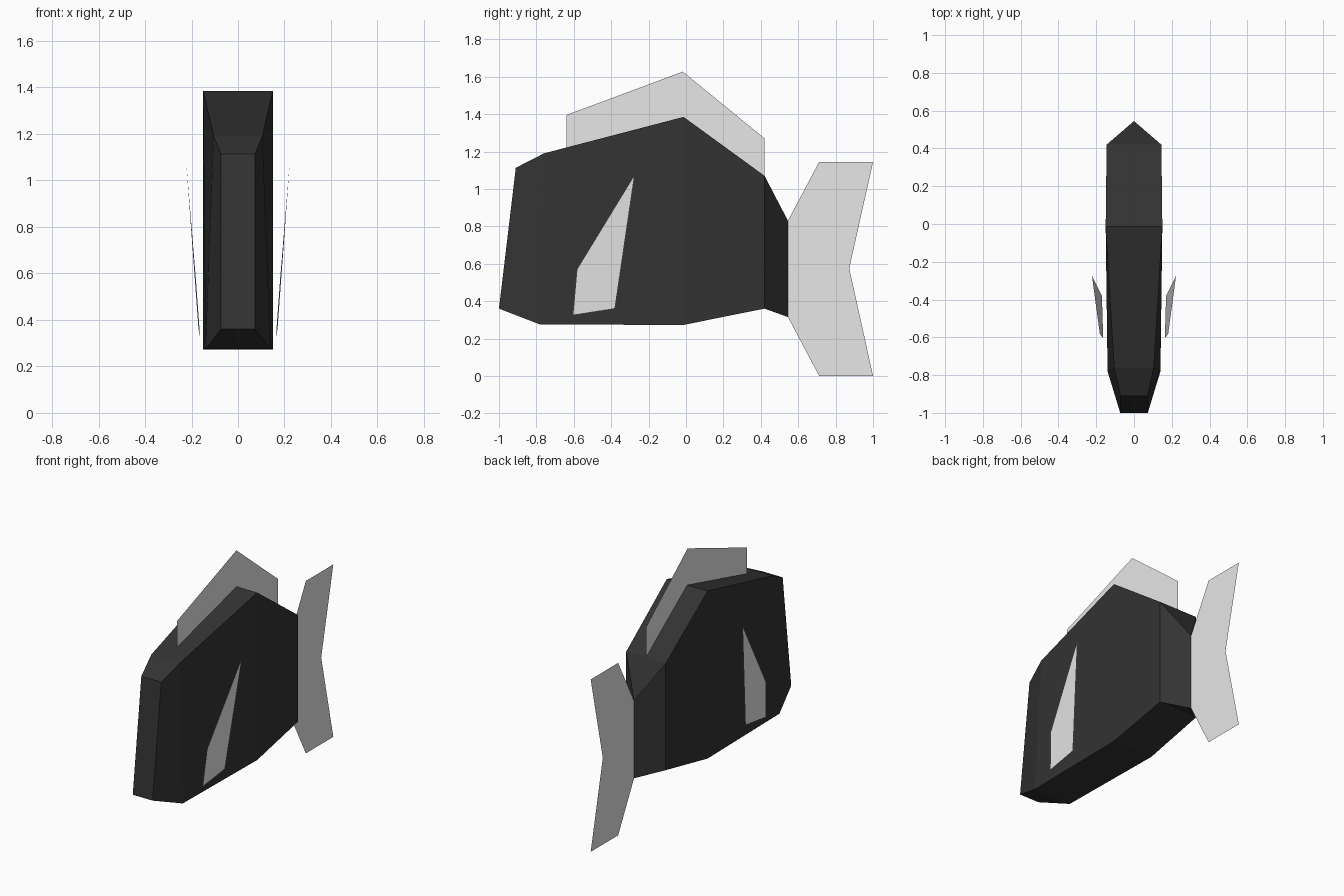
import bpy

if "Cube" in bpy.data.objects:
    bpy.data.objects.remove(bpy.data.objects["Cube"])


def material(name, rgb):
    m = bpy.data.materials.new(name)
    m.diffuse_color = (*rgb, 1)
    m.use_nodes = True
    m.node_tree.nodes["Principled BSDF"].inputs["Base Color"].default_value = m.diffuse_color
    return m


def make(name, verts, faces, mat):
    mesh = bpy.data.meshes.new(name)
    mesh.from_pydata(verts, [], faces)
    mesh.materials.append(mat)
    mesh.update()
    obj = bpy.data.objects.new(name, mesh)
    bpy.context.collection.objects.link(obj)
    return obj


def sheet(name, points, mat):
    # Paper-thin fin lying in the centre plane, from a (y, z) outline
    return make(name, [(0, y, z) for y, z in points], [range(len(points))], mat)


dark = material("charcoal", (0.033, 0.033, 0.033))
pale = material("light grey", (0.8, 0.8, 0.8))

# Body: four-cornered rings from nose to back, given as
# (top y, top z, top half width, bottom y, bottom z, bottom half width)
rings = [
    (-0.91, 1.113, 0.073, -1.0, 0.36, 0.073),
    (-0.76, 1.19, 0.105, -0.78, 0.275, 0.14),
    (-0.013, 1.385, 0.15, -0.013, 0.273, 0.15),
    (0.42, 1.07, 0.145, 0.42, 0.36, 0.145),
]
verts, faces = [], []
for ty, tz, tw, by, bz, bw in rings:
    verts += [(-tw, ty, tz), (tw, ty, tz), (bw, by, bz), (-bw, by, bz)]
for r in range(len(rings) - 1):
    for i in range(4):
        a, b = 4 * r + i, 4 * r + (i + 1) % 4
        faces.append((a, a + 4, b + 4, b))
faces.append((0, 1, 2, 3))
# The back closes in a vertical wedge edge where the tail joins
verts += [(0, 0.545, 0.83), (0, 0.545, 0.315)]
faces += [(12, 16, 13), (13, 16, 17, 14), (14, 17, 15), (15, 17, 16, 12)]
make("body", verts, faces, dark)

# Back fin follows the ridge of the body
sheet("back_fin", [(-0.64, 1.22), (-0.64, 1.395), (-0.017, 1.627),
                   (0.42, 1.27), (0.42, 1.07), (-0.013, 1.385)], pale)

# Forked tail fin
sheet("tail_fin", [(0.545, 0.83), (0.712, 1.145), (1.0, 1.145), (0.873, 0.575),
                   (1.0, 0.0), (0.712, 0.0), (0.545, 0.315)], pale)

# Side fins stand slightly off the body and lean outward
for side, s in (("right", 1), ("left", -1)):
    pts = [(-0.605, 0.325), (-0.38, 0.36), (-0.275, 1.075), (-0.583, 0.57)]
    fin = [(s * (0.163 + 0.02 * (y + 0.605) + 0.0705 * (z - 0.325)), y, z) for y, z in pts]
    make(side + "_side_fin", fin, [(0, 1, 2, 3) if s > 0 else (3, 2, 1, 0)], pale)
